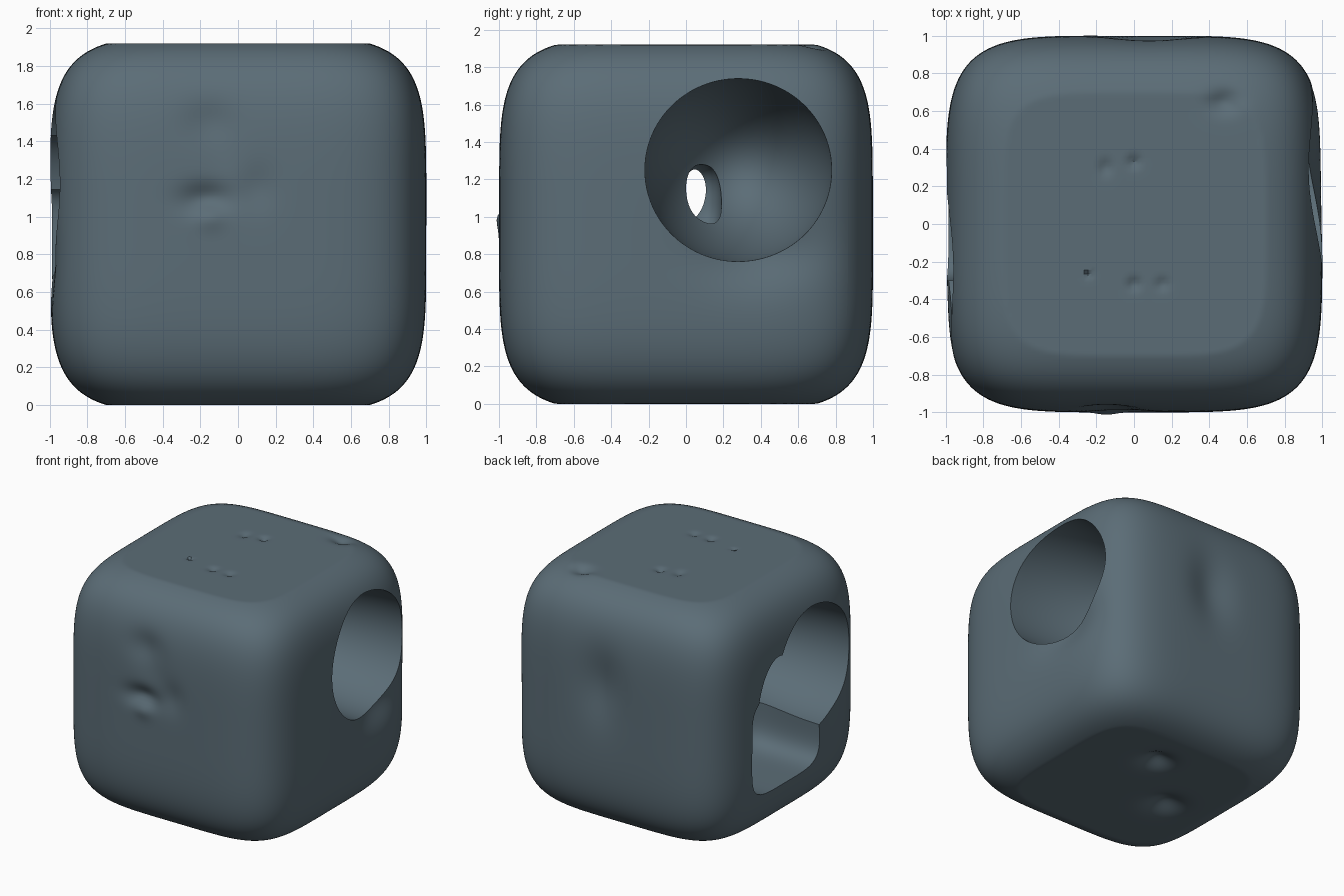
import bpy, bmesh, math
from mathutils import Vector

if "Cube" in bpy.data.objects:
    bpy.data.objects.remove(bpy.data.objects["Cube"])

N = 4.8          # superellipse exponent of the rounded block
RES = 90         # grid cells per face
MID = 0.96       # height of the block centre

slate = bpy.data.materials.new("slate grey")
slate.diffuse_color = (0.105, 0.152, 0.183, 1)
slate.use_nodes = True
slate.node_tree.nodes["Principled BSDF"].inputs["Base Color"].default_value = slate.diffuse_color

# soft dents and bumps: axis, side, centre (u, v), radii (u, v), depth (positive = inwards)
DENTS = [
    # front: shallow crumple
    (1, -1, -0.17, 1.09, 0.13, 0.08, 0.055),
    (1, -1, -0.15, 1.01, 0.08, 0.07, -0.025),
    (1, -1, -0.15, 1.50, 0.14, 0.12, 0.03),
    (1, -1, 0.10, 1.15, 0.10, 0.12, 0.02),
    (1, -1, -0.08, 1.33, 0.14, 0.16, 0.015),
    # back: tall soft hollow
    (1, 1, 0.08, 1.20, 0.18, 0.28, 0.05),
    # right: flared lower lip of the bowl
    (0, 1, 0.38, 0.82, 0.28, 0.18, 0.08),
    # left: soft lower lip of the bowl
    (0, -1, -0.42, 0.80, 0.20, 0.20, 0.03),
    # underside: two hollows
    (2, -1, 0.10, 0.37, 0.11, 0.11, 0.07),
    (2, -1, -0.35, -0.08, 0.13, 0.13, 0.07),
    # top: pits
    (2, 1, 0.48, 0.65, 0.08, 0.06, 0.04),
    (2, 1, -0.15, 0.30, 0.03, 0.04, 0.02),
    (2, 1, 0.00, 0.33, 0.03, 0.03, 0.025),
    (2, 1, 0.00, -0.32, 0.03, 0.03, 0.025),
    (2, 1, 0.15, -0.32, 0.03, 0.03, 0.02),
    (2, 1, -0.24, -0.27, 0.014, 0.014, 0.03),
]


def finish(bm, name):
    bmesh.ops.recalc_face_normals(bm, faces=bm.faces)
    mesh = bpy.data.meshes.new(name)
    bm.to_mesh(mesh)
    bm.free()
    mesh.materials.append(slate)
    ob = bpy.data.objects.new(name, mesh)
    bpy.context.collection.objects.link(ob)
    return ob


def super_solid(name, centre, radii, n, res, shape=None):
    """Cube grid inflated to a superellipsoid."""
    bm = bmesh.new()
    for axis in range(3):
        for side in (-1, 1):
            rows = []
            for i in range(res + 1):
                row = []
                for j in range(res + 1):
                    p = [0, 0, 0]
                    p[axis] = side
                    p[(axis + 1) % 3] = 2 * i / res - 1
                    p[(axis + 2) % 3] = 2 * j / res - 1
                    k = sum(abs(c) ** n for c in p) ** (-1 / n)
                    q = Vector(c * k * r + o for c, r, o in zip(p, radii, centre))
                    if shape:
                        q = shape(q, axis, side)
                    row.append(bm.verts.new(q))
                rows.append(row)
            for i in range(res):
                for j in range(res):
                    bm.faces.new((rows[i][j], rows[i + 1][j], rows[i + 1][j + 1], rows[i][j + 1]))
    bmesh.ops.remove_doubles(bm, verts=bm.verts, dist=1e-4)
    return finish(bm, name)


def block_shape(p, axis, side):
    """Flatten top and bottom, then press in the dents."""
    q = p.copy()
    q.z = min(max(q.z, 0), 2 * MID)
    for ax, sd, u, v, ru, rv, depth in DENTS:
        if ax != axis or sd != side:
            continue
        a, b = [q[i] for i in range(3) if i != ax]
        d = ((a - u) / ru) ** 2 + ((b - v) / rv) ** 2
        if d < 8:
            q[ax] -= sd * depth * math.exp(-d)
    return q


body = super_solid("rounded_block", (0, 0, MID), (1, 1, 1), N, RES, block_shape)

# hollows: a bowl in each side, a small window joining them, and pockets on the left
cutters = [
    super_solid("right_bowl_cutter", (1.0, 0.28, 1.25), (1.12, 0.5, 0.49), 2, 28),
    super_solid("left_bowl_cutter", (-1.0, -0.24, 1.17), (1.12, 0.5, 0.49), 2, 28),
    super_solid("left_pocket_cutter", (-0.95, 0.13, 0.78), (0.6, 0.43, 0.40), 5, 28),
    super_solid("left_notch_cutter", (-1.0, 0.23, 0.98), (0.55, 0.27, 0.46), 2, 24),
    super_solid("window_cutter", (0.0, 0.09, 1.09), (0.2, 0.1, 0.19), 2.5, 20),
]
for c in cutters:
    c.hide_render = True
    c.hide_viewport = True
    m = body.modifiers.new(c.name, 'BOOLEAN')
    m.operation = 'DIFFERENCE'
    m.solver = 'EXACT'
    m.object = c

# bake the cuts, remove the cutters
bpy.context.view_layer.update()
dg = bpy.context.evaluated_depsgraph_get()
baked = bpy.data.meshes.new_from_object(body.evaluated_get(dg))
body.modifiers.clear()
body.data = baked
for c in cutters:
    bpy.data.objects.remove(c)

bpy.context.view_layer.objects.active = body
body.select_set(True)
bpy.ops.object.shade_smooth_by_angle(angle=math.radians(35))
